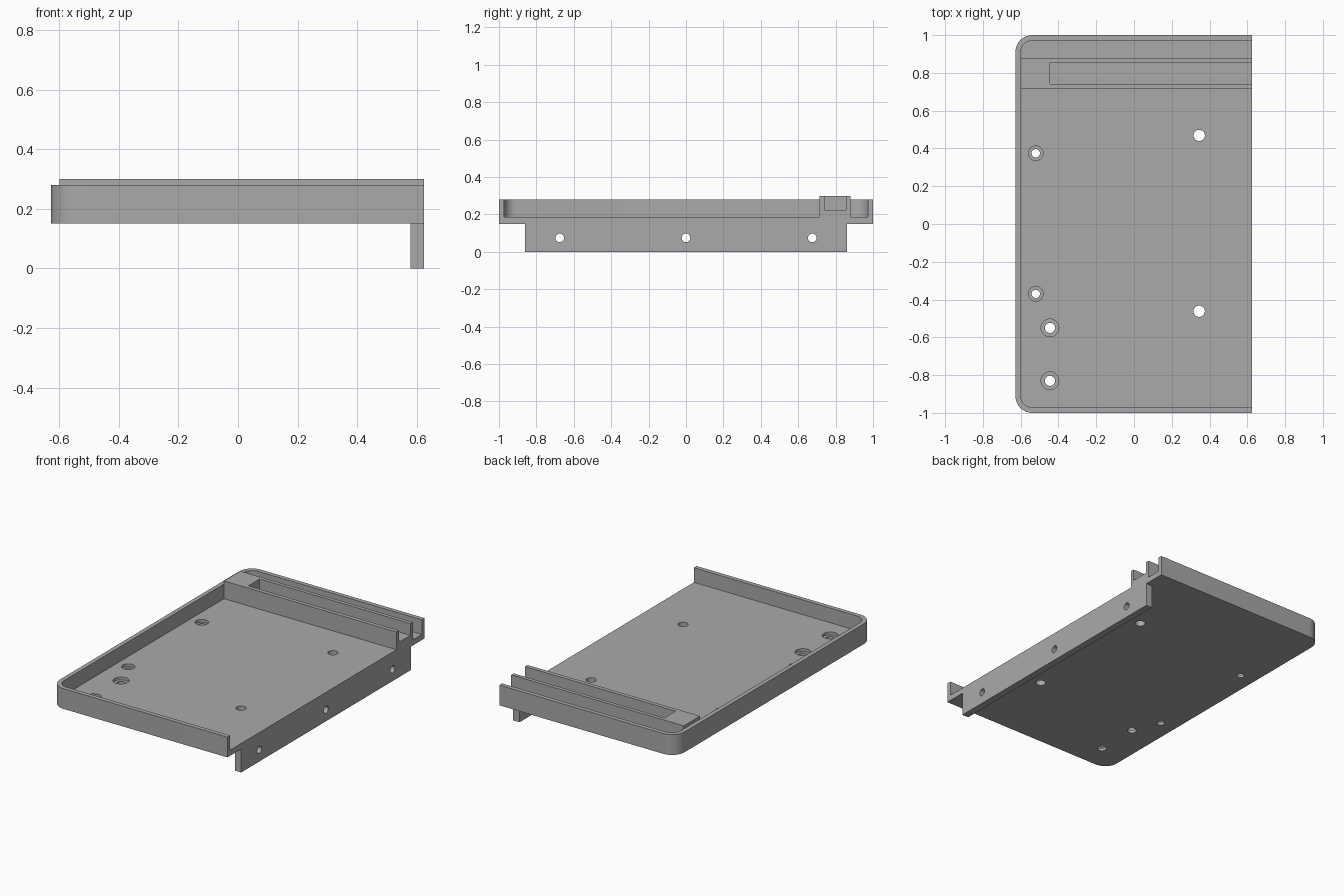
import bpy
import bmesh
from math import sin, cos, pi, radians
from mathutils import Matrix

default = bpy.data.objects.get("Cube")
if default:
    bpy.data.objects.remove(default, do_unlink=True)

grey = bpy.data.materials.new("plain grey")
grey.use_nodes = True
colour = (0.4, 0.4, 0.4, 1)
grey.diffuse_color = colour
grey.node_tree.nodes["Principled BSDF"].inputs["Base Color"].default_value = colour

RIGHT, LEFT = 0.625, -0.628      # open edge and closed edge along x
BASE, FLOOR, RIM = 0.15, 0.186, 0.28
WALL = 0.028


def finish(name, bm):
    bmesh.ops.recalc_face_normals(bm, faces=bm.faces)
    mesh = bpy.data.meshes.new(name)
    bm.to_mesh(mesh)
    bm.free()
    mesh.materials.append(grey)
    obj = bpy.data.objects.new(name, mesh)
    bpy.context.collection.objects.link(obj)
    return obj


def rounded_slab(name, x0, x1, half_y, z0, z1, radius, steps=12):
    """Slab with the two corners at x0 rounded and a square edge at x1."""
    outline = [(x1, -half_y), (x1, half_y)]
    for side, start in ((1, pi / 2), (-1, pi)):
        for i in range(steps + 1):
            a = start + i * pi / 2 / steps
            outline.append((x0 + radius + radius * cos(a),
                            side * (half_y - radius) + radius * sin(a)))
    bm = bmesh.new()
    face = bm.faces.new([bm.verts.new((x, y, z0)) for x, y in outline])
    top = bmesh.ops.extrude_face_region(bm, geom=[face])["geom"]
    bmesh.ops.translate(bm, vec=(0, 0, z1 - z0),
                        verts=[v for v in top if isinstance(v, bmesh.types.BMVert)])
    return finish(name, bm)


def box(name, x0, x1, y0, y1, z0, z1):
    bm = bmesh.new()
    place = Matrix.Translation(((x0 + x1) / 2, (y0 + y1) / 2, (z0 + z1) / 2))
    bmesh.ops.create_cube(bm, size=1, matrix=place @ Matrix.Diagonal((x1 - x0, y1 - y0, z1 - z0, 1)))
    return finish(name, bm)


def drill(name, centre, radius, depth, axis="Z"):
    bm = bmesh.new()
    turn = Matrix.Rotation(pi / 2, 4, "Y") if axis == "X" else Matrix.Identity(4)
    bmesh.ops.create_cone(bm, cap_ends=True, segments=32, radius1=radius, radius2=radius,
                          depth=depth, matrix=Matrix.Translation(centre) @ turn)
    return finish(name, bm)


def combine(target, tool, operation):
    mod = target.modifiers.new(operation, "BOOLEAN")
    mod.operation, mod.solver, mod.object = operation, "EXACT", tool
    bpy.context.view_layer.objects.active = target
    bpy.ops.object.modifier_apply(modifier=mod.name)
    bpy.data.objects.remove(tool, do_unlink=True)


# Tray: rounded slab hollowed out, open on the square edge
tray = rounded_slab("tray", LEFT, RIGHT, 1, BASE, RIM, 0.09)
cavity = rounded_slab("cavity", LEFT + WALL, RIGHT + 0.2, 1 - WALL, FLOOR, RIM + 0.2, 0.065)
combine(tray, cavity, "DIFFERENCE")

# Raised slotted rail near the back
rail = box("slotted_rail", LEFT + WALL, RIGHT, 0.715, 0.88, FLOOR - 0.01, 0.3)
combine(tray, rail, "UNION")
combine(tray, box("rail_slot", -0.445, RIGHT + 0.2, 0.741, 0.856, 0.225, 0.5), "DIFFERENCE")

# Mounting flange hanging below the open edge
flange = box("mounting_flange", 0.58, RIGHT, -0.86, 0.86, 0, BASE + 0.01)
combine(tray, flange, "UNION")
for y in (-0.675, 0, 0.675):
    combine(tray, drill("flange_hole", (0.6, y, 0.075), 0.023, 0.3, "X"), "DIFFERENCE")

# Plain floor holes
for y in (-0.462, 0.469):
    combine(tray, drill("floor_hole", (0.345, y, FLOOR), 0.03, 0.2), "DIFFERENCE")

# Counterbored floor holes
for x, y, r, bore in ((-0.52, 0.375, 0.022, 0.039), (-0.52, -0.37, 0.022, 0.039),
                      (-0.445, -0.55, 0.027, 0.047), (-0.445, -0.83, 0.027, 0.047)):
    combine(tray, drill("screw_hole", (x, y, FLOOR), r, 0.2), "DIFFERENCE")
    combine(tray, drill("counterbore", (x, y, FLOOR), bore, 0.036), "DIFFERENCE")

# Smooth the rounded corners and holes, keep edges crisp
tray.select_set(True)
bpy.context.view_layer.objects.active = tray
bpy.ops.object.shade_smooth_by_angle(angle=radians(30))
